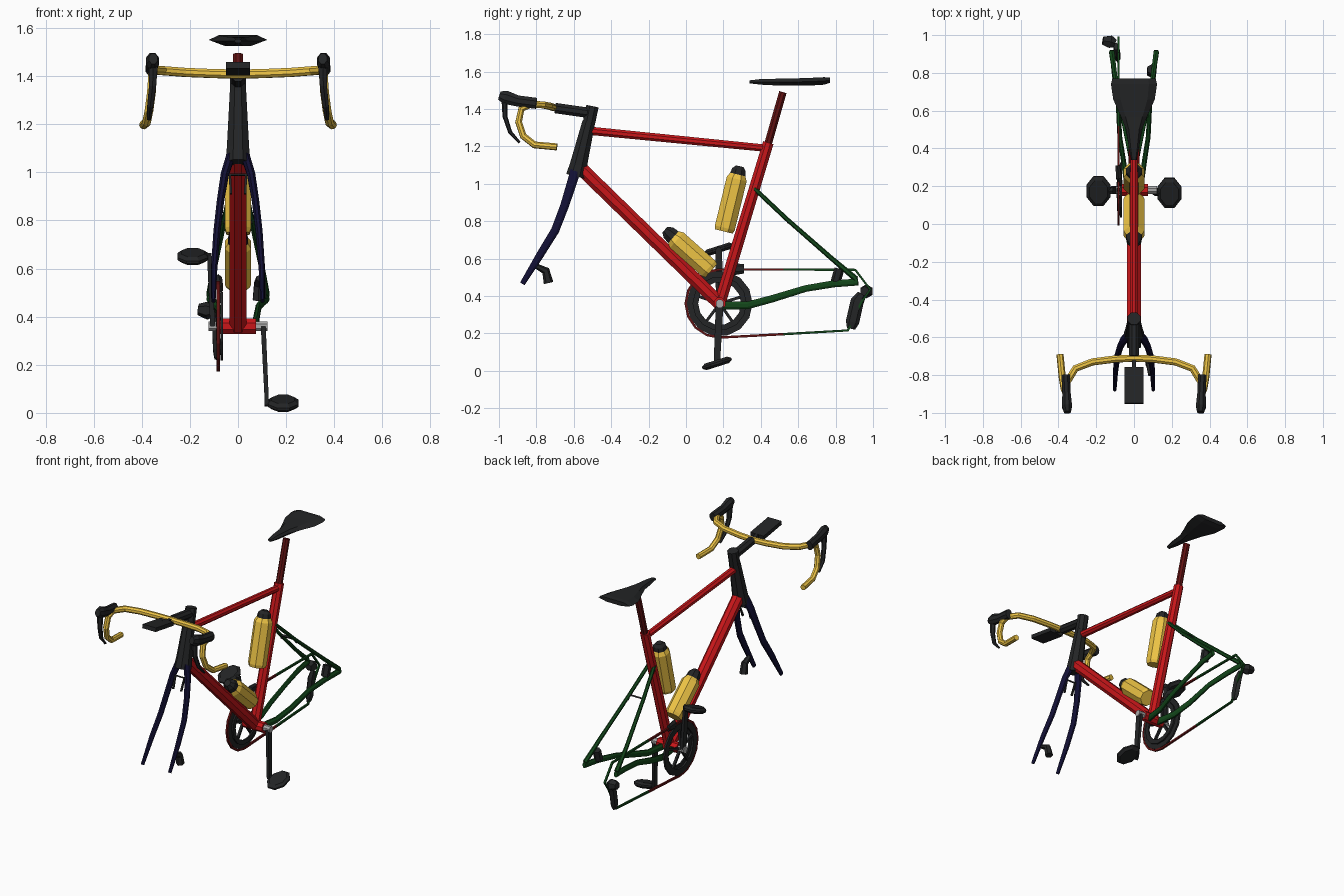
import bpy, bmesh
from math import sin, cos, pi
from mathutils import Vector as V


def mat(name, rgb):
    m = bpy.data.materials.new(name)
    m.diffuse_color = (*rgb, 1)
    return m


RED = mat("red", (0.58, 0.008, 0.01))
DARK_RED = mat("dark_red", (0.12, 0.006, 0.006))
BLACK = mat("black", (0.017, 0.018, 0.019))
NAVY = mat("navy", (0.006, 0.005, 0.035))
GREEN = mat("green", (0.006, 0.06, 0.01))
YELLOW = mat("yellow", (0.85, 0.55, 0.06))
STEEL = mat("steel", (0.4, 0.4, 0.4))


def loft(name, rings, m, closed=False):
    """Skin a list of equal-sized point rings; cap the ends unless closed."""
    bm = bmesh.new()
    vs = [[bm.verts.new(p) for p in r] for r in rings]
    n = len(vs[0])
    pairs = list(zip(vs, vs[1:])) + ([(vs[-1], vs[0])] if closed else [])
    for a, b in pairs:
        for i in range(n):
            bm.faces.new((a[i], a[(i + 1) % n], b[(i + 1) % n], b[i]))
    if not closed:
        bm.faces.new(vs[0][::-1])
        bm.faces.new(vs[-1])
    bmesh.ops.recalc_face_normals(bm, faces=bm.faces)
    me = bpy.data.meshes.new(name)
    bm.to_mesh(me)
    bm.free()
    me.materials.append(m)
    ob = bpy.data.objects.new(name, me)
    bpy.context.collection.objects.link(ob)
    return ob


def tube(name, pts, r, m, sides=8, flat=(1, 1)):
    """Sweep a polygon along pts; r is one radius or one per point."""
    pts = [V(p) for p in pts]
    rs = r if isinstance(r, (list, tuple)) else [r] * len(pts)
    rings, u, last = [], None, None
    for i, p in enumerate(pts):
        d0 = (p - pts[i - 1]).normalized() if i else V()
        d1 = (pts[i + 1] - p).normalized() if i < len(pts) - 1 else V()
        d = (d0 + d1).normalized()
        if u is None:
            ref = V((1, 0, 0)) if abs(d.x) < 0.9 else V((0, 1, 0))
            u = (ref - d * ref.dot(d)).normalized()
        else:
            u = last.rotation_difference(d) @ u
        last, v = d, d.cross(u)
        angles = [2 * pi * (k + 0.5) / sides for k in range(sides)]
        rings.append([p + rs[i] * (u * cos(a) * flat[0] + v * sin(a) * flat[1]) for a in angles])
    return loft(name, rings, m)


def ring(name, x, ro, ri, th, m, n=14):
    """Flat annulus around the crank axis."""
    rings = []
    for k in range(n):
        c, s = cos(2 * pi * k / n), sin(2 * pi * k / n)
        rings.append([(x + dx, BY + q * c, BZ + q * s)
                      for dx, q in ((-th, ri), (-th, ro), (th, ro), (th, ri))])
    return loft(name, rings, m, closed=True)


BY, BZ = 0.18, 0.36          # crank axis

# main frame
tube("down_tube", [(0, -0.57, 1.09), (0, BY, BZ)], 0.039, RED)
tube("seat_tube", [(0, BY, BZ), (0, 0.44, 1.22)], [0.034, 0.031], RED)
tube("top_tube", [(0, -0.53, 1.285), (0, 0.43, 1.19)], [0.024, 0.021], RED)
tube("bottom_bracket", [(-0.075, BY, BZ), (0.075, BY, BZ)], 0.034, RED)
tube("seat_post", [(0, 0.435, 1.2), (0, 0.518, 1.49)], 0.022, DARK_RED)
tube("head_tube", [(0, -0.59, 1.04), (0, -0.575, 1.1), (0, -0.52, 1.33)], [0.056, 0.05, 0.037], BLACK)

# saddle: (y, half width, top, middle, bottom)
saddle = [(0.34, 0.015, 1.553, 1.545, 1.537), (0.40, 0.026, 1.56, 1.545, 1.53),
          (0.50, 0.042, 1.562, 1.545, 1.525), (0.57, 0.07, 1.563, 1.545, 1.525),
          (0.66, 0.11, 1.566, 1.546, 1.525), (0.74, 0.122, 1.57, 1.55, 1.53),
          (0.77, 0.115, 1.567, 1.553, 1.54)]
loft("saddle", [[(-w, y, c), (-0.65 * w, y, t), (0.65 * w, y, t), (w, y, c),
                 (0.5 * w, y, b), (-0.5 * w, y, b)] for y, w, t, c, b in saddle], BLACK)

# stem and bike computer
tube("steerer", [(0, -0.52, 1.32), (0, -0.5, 1.415)], 0.036, BLACK)
tube("stem", [(0, -0.49, 1.375), (0, -0.7, 1.405)], 0.03, BLACK)
tube("computer_mount", [(0, -0.69, 1.405), (0, -0.8, 1.425)], 0.014, BLACK, 4)
tube("computer", [(0, -0.76, 1.415), (0, -0.95, 1.445)], 0.0707, BLACK, 4, (1, 0.26))

# handlebar top
half = [(0.1, -0.715, 1.41), (0.22, -0.73, 1.415), (0.31, -0.765, 1.422), (0.35, -0.83, 1.425)]
tube("handlebar", [(-x, y, z) for x, y, z in half[::-1]] + [(0, -0.71, 1.408)] + half, 0.02, YELLOW)

for s, side in ((1, "left"), (-1, "right")):
    # drops, hoods, levers
    tube(f"drop_bar_{side}", [(s * x, y, z) for x, y, z in (
        (0.352, -0.83, 1.425), (0.355, -0.88, 1.40), (0.36, -0.895, 1.33), (0.37, -0.87, 1.255),
        (0.38, -0.81, 1.208), (0.392, -0.69, 1.197))], 0.019, YELLOW)
    tube(f"brake_hood_{side}", [(s * 0.362, -0.8, 1.43), (s * 0.357, -0.9, 1.443),
                                (s * 0.355, -0.965, 1.462), (s * 0.352, -0.997, 1.472)],
         [0.032, 0.032, 0.039, 0.025], BLACK, 8, (0.75, 1))
    tube(f"brake_lever_{side}", [(s * 0.352, -0.97, 1.44), (s * 0.355, -0.968, 1.36),
                                 (s * 0.365, -0.94, 1.275), (s * 0.37, -0.89, 1.22)],
         [0.016, 0.013, 0.011, 0.007], BLACK, 6, (1.3, 1))
    # fork leg
    tube(f"fork_leg_{side}", [(s * x, y, z) for x, y, z in (
        (0.03, -0.59, 1.07), (0.055, -0.615, 0.99), (0.073, -0.65, 0.88), (0.088, -0.7, 0.75),
        (0.098, -0.78, 0.62), (0.102, -0.875, 0.465))],
         [0.03, 0.028, 0.025, 0.024, 0.022, 0.015], NAVY, 8, (0.65, 1))
    # rear stays
    tube(f"chain_stay_{side}", [(s * x, y, z) for x, y, z in (
        (0.035, 0.19, 0.35), (0.055, 0.33, 0.35), (0.075, 0.46, 0.385), (0.085, 0.64, 0.44),
        (0.105, 0.79, 0.465), (0.118, 0.92, 0.475))],
         [0.024, 0.022, 0.021, 0.019, 0.02, 0.02], GREEN, 8, (0.65, 1))
    tube(f"seat_stay_{side}", [(s * 0.02, 0.365, 0.975), (s * 0.055, 0.54, 0.81),
                               (s * 0.1, 0.78, 0.6), (s * 0.118, 0.91, 0.49)],
         [0.012, 0.012, 0.013, 0.016], GREEN, 6)
    # crank arm and pedal (right one up, left one down)
    pz, py = (0.04, 0.165) if s > 0 else (0.65, 0.175)
    tube(f"crank_hub_{side}", [(s * 0.07, BY, BZ), (s * 0.122, BY, BZ)], 0.022, STEEL)
    tube(f"crank_arm_{side}", [(s * 0.105, BY, BZ), (s * 0.12, py, pz)],
         [0.029, 0.024], BLACK, 4, (0.5, 1))
    tube(f"pedal_axle_{side}", [(s * 0.11, py, pz), (s * 0.15, py, pz)], 0.014, BLACK, 6)
    c, n = V((s * 0.188, py, pz)), V((0, -0.3, 0.95)) * 0.018
    tube(f"pedal_{side}", [c - n, c - n * 0.3, c + n * 0.3, c + n],
         [0.068, 0.089, 0.089, 0.068], BLACK, 8, (0.76, 1))

# small rim-side brackets on fork and stays
tube("fork_bracket", [(-0.03, -0.65, 0.91), (-0.033, -0.62, 0.99), (0.033, -0.62, 0.99),
                      (0.03, -0.65, 0.91)], 0.008, BLACK, 4)
tube("stay_bracket", [(-0.055, 0.55, 0.79), (-0.05, 0.53, 0.82), (0.05, 0.53, 0.82),
                      (0.055, 0.55, 0.79)], 0.009, BLACK, 4)

# disc calipers, left side only
tube("front_caliper", [(0.088, -0.8, 0.56), (0.086, -0.75, 0.535), (0.084, -0.735, 0.47)],
     [0.014, 0.022, 0.026], BLACK, 6)
tube("rear_caliper", [(0.092, 0.8, 0.475), (0.094, 0.82, 0.545)], 0.027, BLACK, 6)

# chainrings and spider
ring("large_chainring", -0.082, 0.176, 0.135, 0.006, BLACK)
ring("small_chainring", -0.068, 0.145, 0.115, 0.005, BLACK)
for k in range(5):
    a = 2 * pi * k / 5 + 0.3
    tube(f"spider_arm_{k + 1}", [(-0.085, BY, BZ), (-0.08, BY + 0.14 * cos(a), BZ + 0.14 * sin(a))],
         0.011, BLACK, 4)

# chain, front and rear halves
CX = -0.082
arc = [(CX, BY + 0.182 * cos(a), BZ + 0.182 * sin(a)) for a in [pi / 2 + pi * k / 8 for k in range(9)]]
tube("chain_front", [(CX, 0.52, 0.542)] + arc + [(CX, 0.52, 0.196)], 0.009, DARK_RED, 4)
tube("chain_rear", [(CX, 0.52, 0.542), (CX, 0.905, 0.54), (CX, 0.985, 0.435), (CX, 0.94, 0.37),
                    (CX, 0.865, 0.216), (CX, 0.52, 0.196)], 0.009, GREEN, 4)

# gear changers
tube("front_derailleur", [(-0.07, 0.215, 0.515), (-0.08, 0.25, 0.545), (-0.085, 0.31, 0.545)],
     [0.02, 0.035, 0.025], BLACK, 6, (0.5, 1))
tube("rear_derailleur", [(-0.1, 0.955, 0.425), (-0.125, 0.965, 0.425), (-0.165, 0.97, 0.43)],
     [0.026, 0.038, 0.024], BLACK, 6)
tube("derailleur_cage", [(-0.095, 0.94, 0.41), (-0.092, 0.915, 0.37), (-0.088, 0.89, 0.26),
                         (-0.088, 0.882, 0.225)], [0.025, 0.036, 0.036, 0.022], BLACK, 6, (0.5, 1))


# bottles with black caps
def bottle(name, base, top, cap):
    b, t = V(base), V(top)
    d = (t - b).normalized()
    tube(name, [b, b + d * 0.02, t - d * 0.025, t], [0.052, 0.059, 0.059, 0.045], YELLOW)
    tube(name + "_cap", [t - d * 0.005, t + d * cap * 0.6, t + d * cap], [0.046, 0.04, 0.022], BLACK)


bottle("seat_tube_bottle", (0, 0.203, 0.745), (0, 0.277, 1.05), 0.045)
bottle("down_tube_bottle", (0, 0.135, 0.535), (0, -0.068, 0.715), 0.06)
